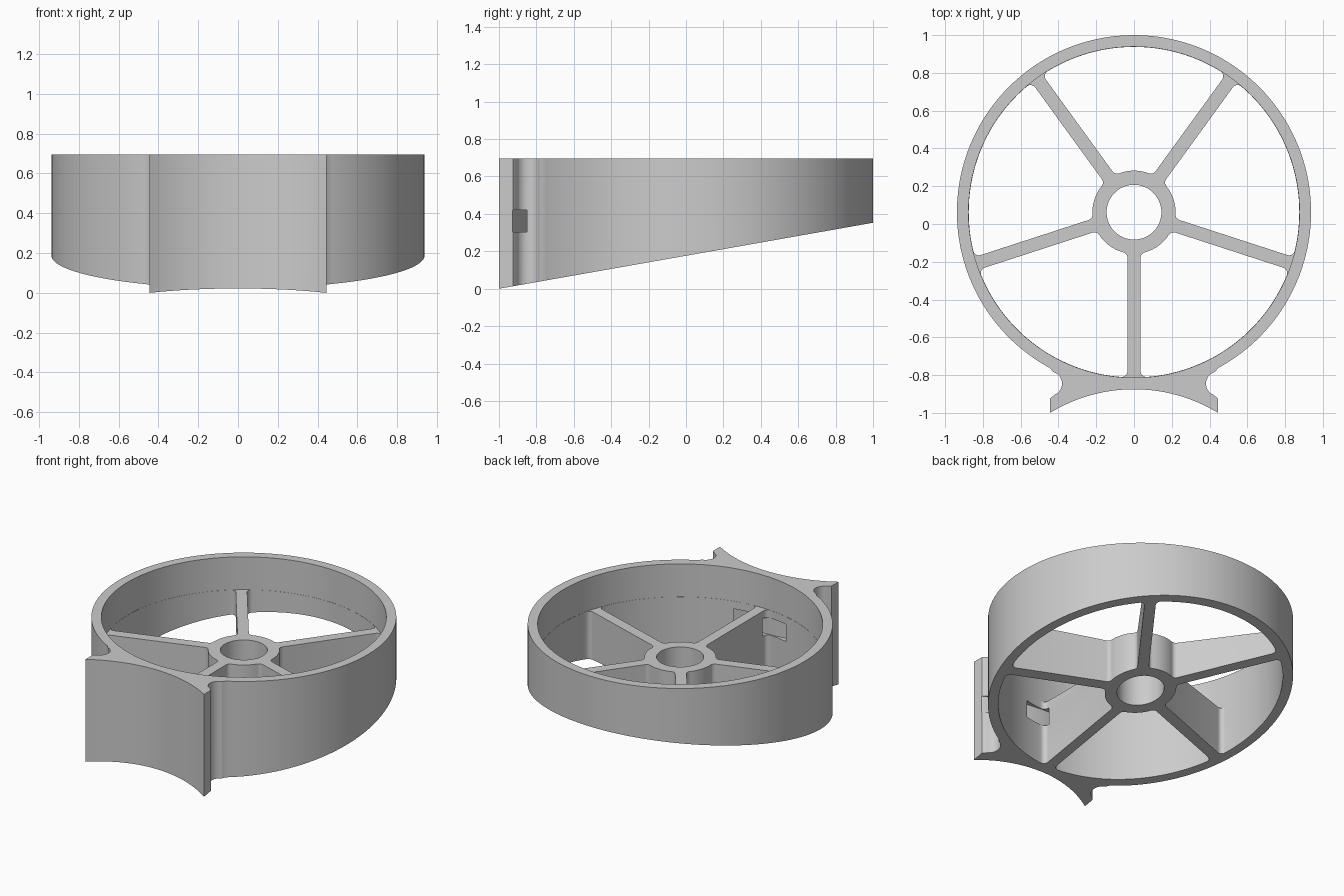
import bpy, bmesh, math
from math import sin, cos, atan2, sqrt, radians, pi

if "Cube" in bpy.data.objects:
    bpy.data.objects.remove(bpy.data.objects["Cube"])

CY = 0.0625                      # ring centre in y
R_OUT, R_IN = 0.9375, 0.875      # rim radii
R_HUB, R_HOLE = 0.22, 0.145      # hub radii
HALF, FILLET = 0.035, 0.03       # spoke half width, corner fillet
TOP, WEB_TOP = 0.695, 0.472      # rim height, spoke height
SADDLE_Y, SADDLE_R = -1.729, 0.854


def arc(cx, cy, r, a, b, n):
    """Points of a circular arc from angle a to b, in radians."""
    return [(cx + r * cos(a + (b - a) * i / n), cy + r * sin(a + (b - a) * i / n))
            for i in range(n + 1)]


def prism(name, outline, bottom, top):
    """Extruded outline; bottom is a function of y."""
    bm = bmesh.new()
    low = [bm.verts.new((x, y, bottom(y))) for x, y in outline]
    high = [bm.verts.new((x, y, top)) for x, y in outline]
    bm.faces.new(low[::-1])
    bm.faces.new(high)
    n = len(outline)
    for i in range(n):
        j = (i + 1) % n
        bm.faces.new((low[i], low[j], high[j], high[i]))
    bmesh.ops.recalc_face_normals(bm, faces=bm.faces)
    mesh = bpy.data.meshes.new(name)
    bm.to_mesh(mesh)
    bm.free()
    obj = bpy.data.objects.new(name, mesh)
    bpy.context.collection.objects.link(obj)
    return obj


def cut(target, cutter):
    """Subtract the cutter and remove it."""
    cutter.hide_render = True
    mod = target.modifiers.new("cut", 'BOOLEAN')
    mod.operation, mod.solver, mod.object = 'DIFFERENCE', 'EXACT', cutter
    bpy.context.view_layer.objects.active = target
    bpy.ops.object.modifier_apply(modifier=mod.name)
    bpy.data.objects.remove(cutter)


def pocket(axis):
    """Filleted opening between the spoke at angle axis and the next one."""
    h, mid = HALF + FILLET, pi / 5
    ro, ri = R_IN - FILLET, R_HUB + FILLET
    xo, xi = sqrt(ro * ro - h * h), sqrt(ri * ri - h * h)
    ao, ai = atan2(h, xo), atan2(h, xi)
    half = arc(0, 0, R_HUB, mid, ai, 10)
    half += arc(xi, h, FILLET, ai + pi, 1.5 * pi, 6)[1:]
    half += arc(xo, h, FILLET, -pi / 2, ao, 6)
    half += arc(0, 0, R_IN, ao, mid, 16)[1:]
    c, s = cos(2 * mid), sin(2 * mid)
    mirrored = [(x * c + y * s, x * s - y * c) for x, y in half[-2:0:-1]]
    c, s = cos(axis), sin(axis)
    return [(x * c - y * s, x * s + y * c + CY) for x, y in half + mirrored]


# Outer outline: concave saddle, ear, relief notch, round rim; then mirrored
ear = 0.445
half = arc(0, SADDLE_Y, SADDLE_R, pi / 2, math.acos(ear / SADDLE_R), 20)
half.append((ear, -0.925))
half += arc(ear, -0.845, 0.064, radians(248), radians(105), 14)
half += arc(0, CY, R_OUT, -math.acos(ear / R_OUT), pi / 2, 80)
outline = half + [(-x, y) for x, y in half[-2:0:-1]]

# Body with its sloping underside
body = prism("wheel_ring_mount", outline,
             lambda y: (y + 1) * math.tan(radians(10)), TOP)

# Open space above the spokes, five pockets and the hub bore
cut(body, prism("upper_cutter", arc(0, CY, R_IN + 0.0012, 0.01, 0.01 + 2 * pi, 144)[:-1],
                lambda y: WEB_TOP, 1))
for k in range(5):
    cut(body, prism("pocket_cutter", pocket(radians(-90 + 72 * k)), lambda y: -0.2, 0.6))
cut(body, prism("bore_cutter", arc(0, CY, R_HOLE, 0, 2 * pi, 64)[:-1],
                lambda y: -0.2, 0.6))

# Curved strap slot through the mounting block and front spoke
a, b = radians(58), radians(122)
slot = arc(0, SADDLE_Y, 0.959, a, b, 40) + arc(0, SADDLE_Y, 0.916, b, a, 40)
cut(body, prism("slot_cutter", slot, lambda y: 0.304, 0.42))

# Single grey material
grey = bpy.data.materials.new("plain_grey")
grey.use_nodes = True
colour = (0.6, 0.6, 0.6, 1)
grey.diffuse_color = colour
grey.node_tree.nodes["Principled BSDF"].inputs["Base Color"].default_value = colour
body.data.materials.clear()
body.data.materials.append(grey)
for face in body.data.polygons:
    face.material_index = 0

bpy.ops.object.select_all(action='DESELECT')
body.select_set(True)
bpy.context.view_layer.objects.active = body
bpy.ops.object.shade_smooth_by_angle(angle=radians(30))
